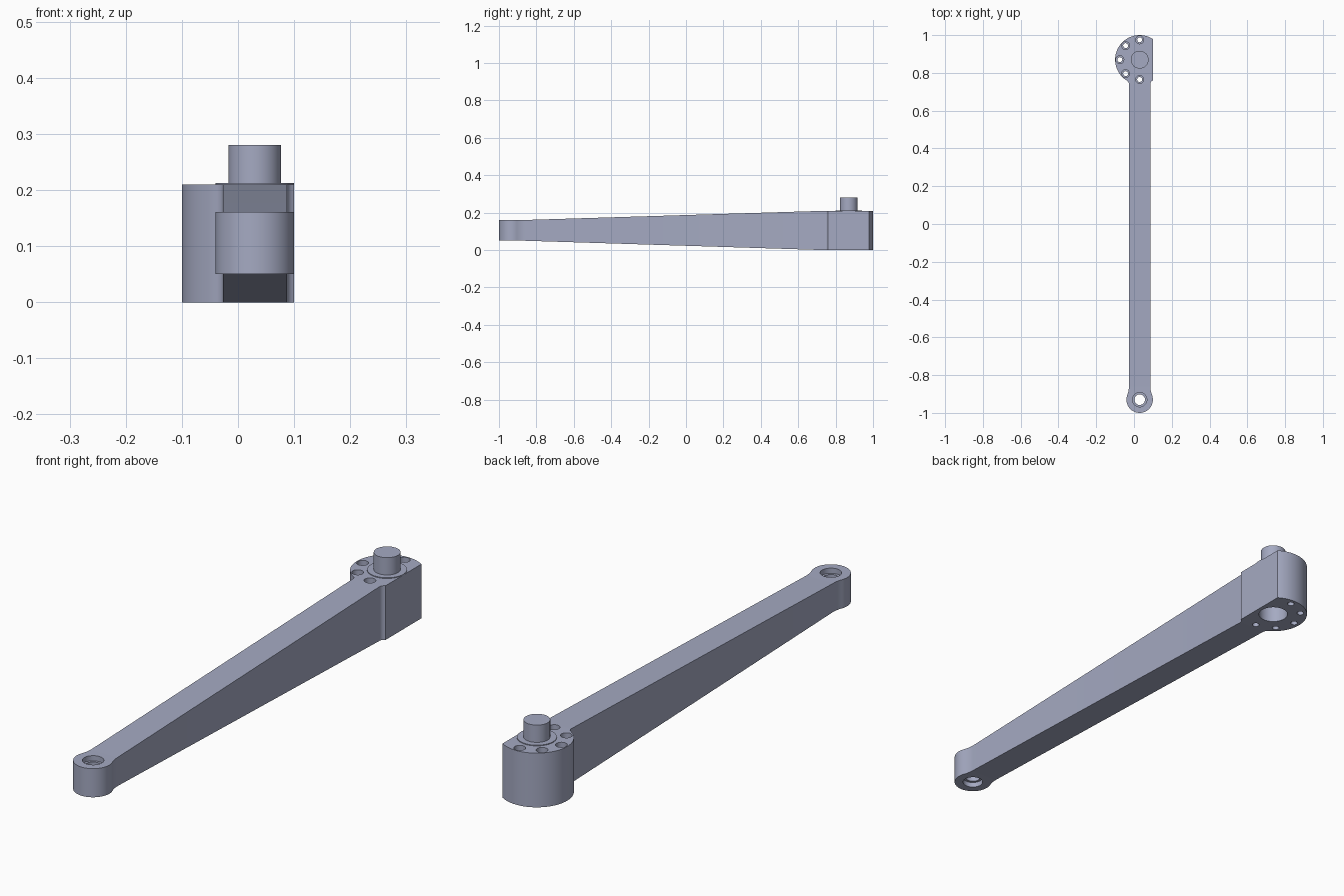
import bpy, bmesh
from math import sin, cos, pi, radians, atan2, acos, sqrt

default = bpy.data.objects.get("Cube")
if default:
    bpy.data.objects.remove(default, do_unlink=True)

CX = 0.03                       # long axis of the arm
TIP_Y, TIP_R = -0.93, 0.07      # small end
HEAD_Y, HEAD_R = 0.87, 0.13     # large end
HALF_W, FLAT = 0.057, 0.07      # arm half width, flat side of the head
TIP_FILLET, HEAD_FILLET = 0.125, 0.02

steel = bpy.data.materials.new("blue grey steel")
steel.use_nodes = True
steel.diffuse_color = (0.376, 0.402, 0.54, 1)
steel.node_tree.nodes["Principled BSDF"].inputs["Base Color"].default_value = steel.diffuse_color


def make_object(name, bm):
    bmesh.ops.recalc_face_normals(bm, faces=bm.faces)
    mesh = bpy.data.meshes.new(name)
    bm.to_mesh(mesh)
    bm.free()
    mesh.materials.append(steel)
    ob = bpy.data.objects.new(name, mesh)
    bpy.context.collection.objects.link(ob)
    return ob


def lathe(name, profile, x, y, seg=48):
    """Solid of revolution from (radius, z) steps, capped at both ends."""
    bm = bmesh.new()
    rings = [[bm.verts.new((x + r * cos(2 * pi * i / seg), y + r * sin(2 * pi * i / seg), z))
              for i in range(seg)] for r, z in profile]
    for a, b in zip(rings, rings[1:]):
        for i in range(seg):
            j = (i + 1) % seg
            bm.faces.new((a[i], a[j], b[j], b[i]))
    bm.faces.new(rings[0][::-1])
    bm.faces.new(rings[-1])
    return make_object(name, bm)


def arc(cx, cy, r, a0, a1, n):
    return [(cx + r * cos(a0 + (a1 - a0) * i / n), cy + r * sin(a0 + (a1 - a0) * i / n))
            for i in range(n + 1)]


def fillet_offset(end_r, fillet_r):
    return sqrt((end_r + fillet_r) ** 2 - (HALF_W + fillet_r) ** 2)


tip_dy = fillet_offset(TIP_R, TIP_FILLET)
head_dy = fillet_offset(HEAD_R, HEAD_FILLET)


def half_outline(flat):
    """One side of the plan outline, from the tip to the back of the head."""
    fx, hx = HALF_W + TIP_FILLET, HALF_W + HEAD_FILLET
    a, b = atan2(tip_dy, fx), atan2(head_dy, hx)
    pts = arc(0, TIP_Y, TIP_R, -pi / 2, a, 24)
    pts += arc(fx, TIP_Y + tip_dy, TIP_FILLET, pi + a, pi, 8)[1:]
    pts += arc(hx, HEAD_Y - head_dy, HEAD_FILLET, pi, pi - b, 6)
    if flat:
        c = acos(FLAT / HEAD_R)
        pts += arc(0, HEAD_Y, HEAD_R, -b, -c, 1)[1:]
        pts += arc(0, HEAD_Y, HEAD_R, c, pi / 2, 8)
    else:
        pts += arc(0, HEAD_Y, HEAD_R, -b, pi / 2, 40)[1:]
    return pts


# Arm body: extruded outline, creased where the taper starts and ends
right = half_outline(True)
left = [(-x, y) for x, y in half_outline(False)][::-1]
outline = right + left[1:-1]
bm = bmesh.new()
base = bm.faces.new([bm.verts.new((CX + x, y, 0)) for x, y in outline])
ext = bmesh.ops.extrude_face_region(bm, geom=[base])
for v in ext["geom"]:
    if isinstance(v, bmesh.types.BMVert):
        v.co.z = 1
y0, y1 = TIP_Y + tip_dy, HEAD_Y - head_dy
for y in (y0, y1):
    bmesh.ops.bisect_plane(bm, geom=bm.verts[:] + bm.edges[:] + bm.faces[:], dist=1e-4,
                           plane_co=(0, y, 0), plane_no=(0, 1, 0))
for v in bm.verts:
    t = min(1, max(0, (v.co.y - y0) / (y1 - y0)))
    low, high = 0.05 * (1 - t), 0.161 + 0.049 * t
    v.co.z = high if v.co.z > 0.5 else low
arm = make_object("arm_body", bm)

# Cutters: stepped tip bore, blind bore under the head, counterbored bolt holes
cutters = [
    lathe("tip_bore_cutter", [(0.038, 0), (0.038, 0.07), (0.028, 0.07),
                              (0.028, 0.141), (0.038, 0.141), (0.038, 0.25)], CX, TIP_Y),
    lathe("head_bore_cutter", [(0.055, -0.1), (0.055, 0.12)], CX, HEAD_Y),
]
for k in range(5):
    ang = radians(90 + 45 * k)
    cutters.append(lathe("bolt_hole_cutter", [(0.013, -0.1), (0.013, 0.13), (0.021, 0.13), (0.021, 0.3)],
                         CX + 0.105 * cos(ang), HEAD_Y + 0.105 * sin(ang), 32))
bpy.context.view_layer.objects.active = arm
for cutter in cutters:
    cutter.hide_render = True
    mod = arm.modifiers.new("hole", "BOOLEAN")
    mod.operation, mod.solver, mod.object = "DIFFERENCE", "EXACT", cutter
    bpy.ops.object.modifier_apply(modifier=mod.name)
    bpy.data.objects.remove(cutter, do_unlink=True)

# Pivot pin and the thin raised ring around it
pin = lathe("pivot_pin", [(0.047, 0.19), (0.047, 0.28)], CX, HEAD_Y)
ring = lathe("raised_ring", [(0.07, 0.205), (0.07, 0.213)], CX, HEAD_Y, 64)

# Smooth round walls, sharp edges
bpy.ops.object.select_all(action="DESELECT")
for ob in (arm, pin, ring):
    ob.select_set(True)
bpy.context.view_layer.objects.active = arm
bpy.ops.object.shade_smooth_by_angle(angle=radians(30))
